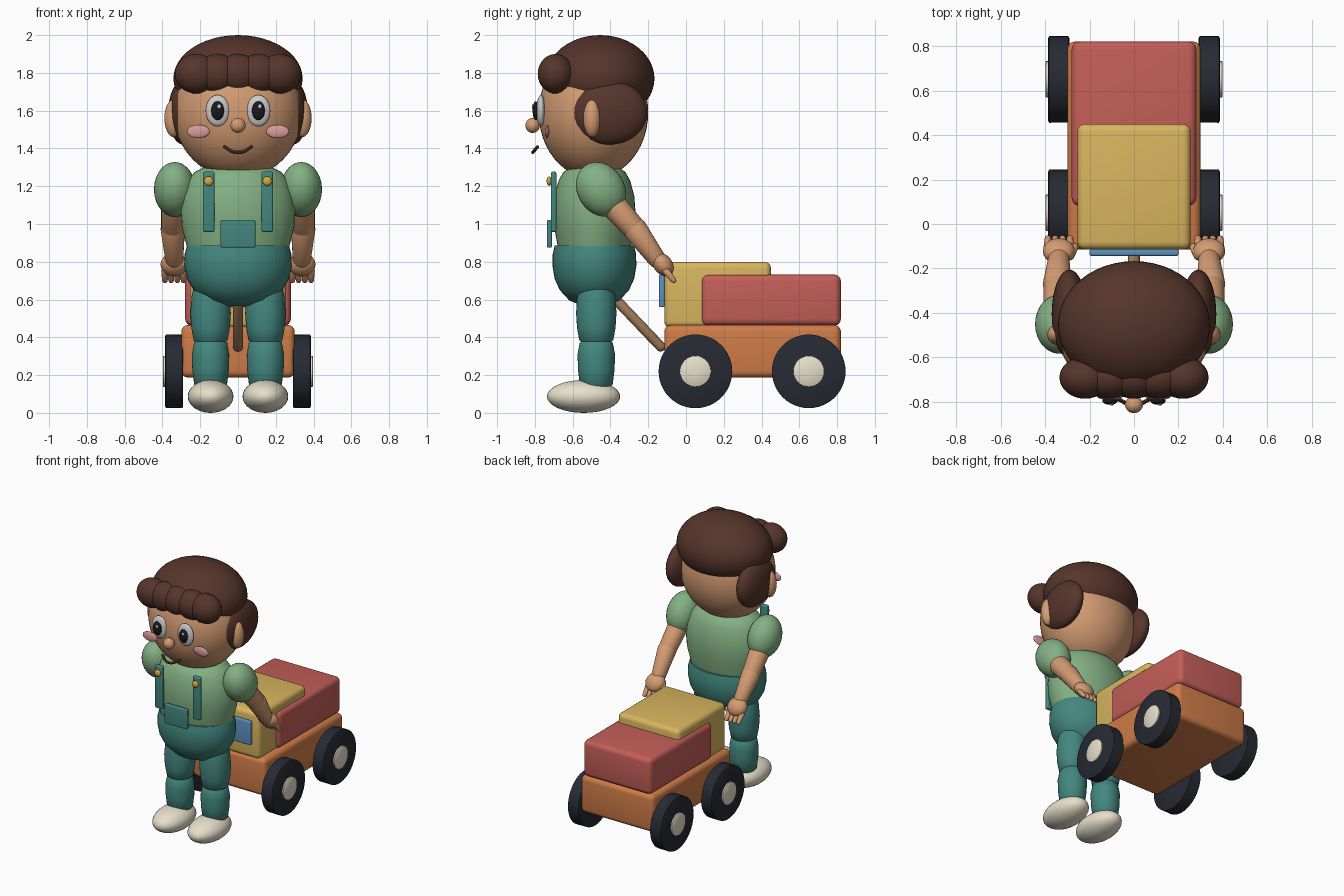
import bpy, bmesh, math
from mathutils import Vector, Matrix

if "Cube" in bpy.data.objects:
    bpy.data.objects.remove(bpy.data.objects["Cube"])

MATS = {}
COLORS = dict(skin="D49C72", hair="56352B", shirt="84B184", denim="43877F", shoe="E8E0CC",
              white="F2F2F0", black="18181C", pink="DB9C9C", lip="40241F", gold="DCA840",
              orange="CF7C48", yellow="D9B65F", red="C45E58", blue="5C92BE",
              tyre="262A33", wood="A07B5C")


def material(key):
    if key not in MATS:
        srgb = [int(COLORS[key][i:i + 2], 16) / 255 for i in (0, 2, 4)]
        m = bpy.data.materials.new(key)
        m.diffuse_color = [((c + .055) / 1.055) ** 2.4 for c in srgb] + [1]
        m.use_nodes = True
        m.node_tree.nodes["Principled BSDF"].inputs["Base Color"].default_value = m.diffuse_color
        MATS[key] = m
    return MATS[key]


def finish(name, bm, color, angle=40):
    bmesh.ops.recalc_face_normals(bm, faces=bm.faces)
    me = bpy.data.meshes.new(name)
    bm.to_mesh(me)
    bm.free()
    me.shade_smooth()
    me.set_sharp_from_angle(angle=math.radians(angle))
    me.materials.append(material(color))
    ob = bpy.data.objects.new(name, me)
    bpy.context.collection.objects.link(ob)
    return ob


def ball(name, loc, radii, color, tilt=0, seg=32):
    bm = bmesh.new()
    m = (Matrix.Translation(loc) @ Matrix.Rotation(tilt, 4, 'X')
         @ Matrix.Diagonal((*radii, 1)))
    bmesh.ops.create_uvsphere(bm, u_segments=seg, v_segments=seg // 2, radius=1, matrix=m)
    return finish(name, bm, color)


def box(name, lo, hi, color, bevel):
    lo, hi = Vector(lo), Vector(hi)
    bm = bmesh.new()
    bmesh.ops.create_cube(bm, size=1, matrix=Matrix.Translation((lo + hi) / 2)
                          @ Matrix.Diagonal((*(hi - lo), 1)))
    bmesh.ops.bevel(bm, geom=bm.edges[:], offset=bevel, segments=4, profile=.5, affect='EDGES')
    return finish(name, bm, color)


def lathe(name, profile, color, matrix, seg=40):
    """Spin (radius, height) points about local z; first and last points get caps."""
    bm = bmesh.new()
    rings = [[bm.verts.new((r * math.cos(2 * math.pi * i / seg),
                            r * math.sin(2 * math.pi * i / seg), z)) for i in range(seg)]
             for r, z in profile]
    for a, b in zip(rings, rings[1:]):
        for i in range(seg):
            j = (i + 1) % seg
            bm.faces.new((a[i], a[j], b[j], b[i]))
    bm.faces.new(rings[0])
    bm.faces.new(rings[-1])
    bm.transform(matrix)
    return finish(name, bm, color)


def limb(name, a, b, r1, r2, color, seg=24):
    """Tapered capsule whose round ends are centred on a and b."""
    a, b = Vector(a), Vector(b)
    d = b - a
    angles = [math.radians(t) for t in (3, 20, 40, 60, 80)]
    prof = [(r1 * math.sin(t), -r1 * math.cos(t)) for t in angles]
    prof += [(r2 * math.sin(t), d.length + r2 * math.cos(t)) for t in reversed(angles)]
    m = Matrix.Translation(a) @ d.to_track_quat('Z', 'Y').to_matrix().to_4x4()
    return lathe(name, prof, color, m, seg)


def squash(y, ys):
    return Matrix.Translation((0, y, 0)) @ Matrix.Diagonal((1, ys, 1, 1))


# Head, hair cap and fringe
ball("head", (0, -.49, 1.59), (.34, .29, .35), "skin", seg=48)
ball("hair_cap", (0, -.455, 1.77), (.342, .288, .23), "hair", seg=48)
for i in range(-2, 3):
    ball("fringe_curl", (i * .11, -.69, 1.795), (.115, .095, .105), "hair")
ball("nose", (0, -.812, 1.522), (.04, .038, .04), "skin")

# Smile
smile = [Vector((x, -.812 + .025 * (x / .07) ** 2, 1.378 + .03 * (x / .07) ** 2))
         for x in (-.07, -.04, -.015, .015, .04, .07)]
for a, b in zip(smile, smile[1:]):
    limb("smile", a, b, .009, .009, "lip", 12)

# Shirt and trousers
lathe("shirt", [(.02, 1.31), (.17, 1.305), (.23, 1.275), (.265, 1.23), (.295, 1.15),
                (.304, 1.07), (.297, .98), (.27, .875), (.02, .875)], "shirt", squash(-.485, .715))
lathe("trousers", [(.02, .885), (.27, .885), (.283, .84), (.285, .78), (.27, .71), (.235, .65),
                   (.17, .595), (.09, .57), (.02, .565)], "denim", squash(-.485, .78))
box("bib_pocket", (-.092, -.737, .875), (.092, -.71, 1.022), "denim", .008)

# Mirrored body parts
for s, side in ((-1, "right"), (1, "left")):
    def part(p):
        return p + "_" + side
    ball(part("side_hair"), (s * .29, -.405, 1.59), (.08, .2, .17), "hair")
    ball(part("ear"), (s * .34, -.497, 1.56), (.05, .047, .1), "skin")
    ball(part("eye"), (s * .108, -.768, 1.6), (.063, .024, .083), "white")
    ball(part("pupil"), (s * .108, -.796, 1.6), (.034, .016, .05), "black")
    ball(part("eye_glint"), (s * .108 + .008, -.811, 1.622), (.01, .005, .012), "white", seg=16)
    ball(part("cheek"), (s * .21, -.735, 1.49), (.06, .012, .035), "pink")

    box(part("strap"), (s * .155 - .031, -.716, .958), (s * .155 + .031, -.686, 1.277), "denim", .01)
    ball(part("button"), (s * .155, -.724, 1.227), (.025, .014, .025), "gold", seg=20)

    # Leg and shoe
    x = s * .145
    lathe(part("upper_leg"), [(.02, .72), (.08, .7), (.1, .62), (.107, .53), (.102, .45),
                              (.09, .385), (.06, .355), (.01, .345)], "denim",
          Matrix.Translation((x, -.475, 0)))
    lathe(part("lower_leg"), [(.01, .41), (.06, .4), (.088, .37), (.099, .31), (.097, .23),
                              (.087, .15), (.06, .12), (.01, .11)], "denim",
          Matrix.Translation((x, -.475, 0)))
    ball(part("shoe"), (x, -.542, .087), (.121, .194, .087), "shoe")

    # Arm, hand and fingers
    ball(part("sleeve"), (s * .335, -.45, 1.183), (.11, .125, .152), "shirt", tilt=math.radians(32))
    limb(part("upper_arm"), (s * .335, -.43, 1.15), (s * .345, -.265, .965), .075, .062, "skin")
    limb(part("forearm"), (s * .345, -.265, .965), (s * .338, -.155, .815), .066, .048, "skin")
    ball(part("palm"), (s * .338, -.122, .785), (.072, .05, .068), "skin", tilt=math.radians(38))
    for k in range(4):
        fx = s * (.288 + .033 * k)
        limb(part("finger"), (fx, -.105, .75), (fx, -.066, .702), .02, .015, "skin", 14)
    limb(part("thumb"), (s * .29, -.14, .79), (s * .268, -.105, .755), .024, .018, "skin", 14)

# Toy truck body
box("truck_base", (-.3, -.115, .187), (.3, .82, .465), "orange", .035)
box("truck_cab", (-.255, -.115, .45), (.255, .45, .8), "yellow", .035)
box("truck_load", (-.28, .082, .462), (.28, .82, .732), "red", .035)
box("cab_window", (-.2, -.143, .56), (.2, -.113, .735), "blue", .008)
limb("pull_handle", (0, -.4, .63), (0, -.135, .352), .027, .027, "wood")

# Wheels and hubs
for s in (-1, 1):
    for y in (.05, .65):
        m = Matrix.Translation((s * .338, y, .22)) @ Matrix.Rotation(s * math.pi / 2, 4, 'Y')
        lathe("wheel", [(.01, -.048), (.185, -.048), (.194, -.043), (.195, .043),
                        (.185, .048), (.01, .048)], "tyre", m, 48)
        lathe("hub", [(.082, .02), (.082, .057), (.078, .06), (.01, .06)], "shoe", m, 32)
